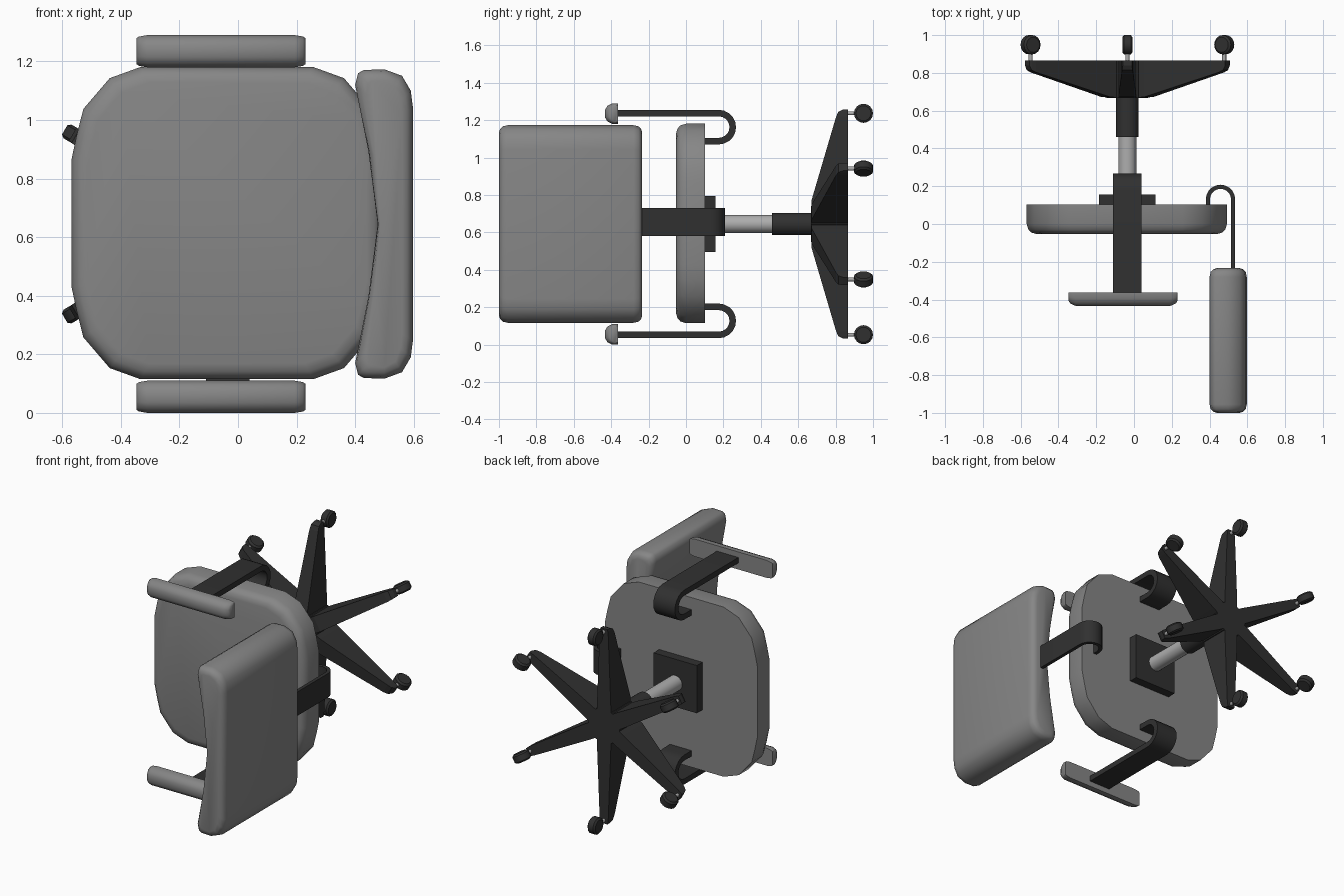
import bpy, bmesh
from math import sin, cos, pi, radians
from mathutils import Vector

if "Cube" in bpy.data.objects:
    bpy.data.objects.remove(bpy.data.objects["Cube"])

CX, CZ = -0.035, 0.645   # column axis (runs along y)


def material(name, v):
    m = bpy.data.materials.new(name)
    m.diffuse_color = (v, v, v, 1)
    m.use_nodes = True
    m.node_tree.nodes["Principled BSDF"].inputs["Base Color"].default_value = m.diffuse_color
    return m


dark = material("dark_plastic", 0.03)
metal = material("metal", 0.42)
fabric = material("upholstery", 0.24)


def loft(name, sections, mat, smooth=None):
    """Skin a list of equal-length closed sections and cap both ends."""
    bm = bmesh.new()
    rings = [[bm.verts.new(p) for p in s] for s in sections]
    n = len(rings[0])
    for a, b in zip(rings, rings[1:]):
        for i in range(n):
            j = (i + 1) % n
            bm.faces.new((a[i], a[j], b[j], b[i]))
    bm.faces.new(rings[0])
    bm.faces.new(rings[-1][::-1])
    bmesh.ops.recalc_face_normals(bm, faces=bm.faces)
    me = bpy.data.meshes.new(name)
    bm.to_mesh(me)
    bm.free()
    ob = bpy.data.objects.new(name, me)
    bpy.context.collection.objects.link(ob)
    me.materials.append(mat)
    if smooth:
        bpy.ops.object.select_all(action='DESELECT')
        ob.select_set(True)
        bpy.context.view_layer.objects.active = ob
        bpy.ops.object.shade_smooth_by_angle(angle=radians(smooth))
    return ob


def ycyl(name, x, z, r, y0, y1, n, mat):
    ring = lambda y: [(x + r * cos(2 * pi * i / n), y, z + r * sin(2 * pi * i / n)) for i in range(n)]
    return loft(name, [ring(y0), ring(y1)], mat, 40)


def ribbon(name, path, t, to3d, w):
    """Flat strap of thickness t and half width w following a 2D path."""
    pts = [Vector(p) for p in path]
    secs = []
    for i, p in enumerate(pts):
        d = (pts[min(i + 1, len(pts) - 1)] - pts[max(i - 1, 0)]).normalized()
        nrm = Vector((-d.y, d.x)) * t / 2
        secs.append([to3d(p + nrm, -w), to3d(p + nrm, w), to3d(p - nrm, w), to3d(p - nrm, -w)])
    return loft(name, secs, dark, 30)


def u_path(a0, a1, y_start, y_bend, y_end):
    """U path: short leg at a0 from the seat, round bend, long leg at a1."""
    m, r = (a0 + a1) / 2, (a1 - a0) / 2
    arc = [(m - r * cos(pi * k / 10), y_bend + abs(r) * sin(pi * k / 10)) for k in range(11)]
    return [(a0, y_start)] + arc + [(a1, y_end)]


# Seat cushion: rounded square, soft front edge, sharp rear edge
corner = [(.53, .22), (.513, .30), (.49, .39), (.40, .495), (.295, .533)]
outline = []
for sx, sz in ((1, 1), (-1, 1), (-1, -1), (1, -1)):
    pts = corner if sx * sz > 0 else corner[::-1]
    outline += [(sx * x, sz * z) for x, z in pts]
loft("seat", [[(CX - .003 + x * s, y, CZ + .003 + z * s) for x, z in outline]
              for y, s in ((.102, 1), (0, 1), (-.03, .983), (-.046, .95), (-.053, .90))], fabric, 50)

# Backrest: concave towards the sitter, rounded ends
half = [(.445, .25), (.400, .475), (.41, .515), (.43, .526), (.50, .528), (.56, .506), (.59, .455), (.597, .40)]
prof = [(.477, 0)] + half + [(x, -z) for x, z in half[::-1]]
bx = .50
secs = []
for y, d in ((-1, .038), (-.994, .02), (-.98, .006), (-.955, 0), (-.28, 0), (-.253, .006), (-.24, .02), (-.234, .038)):
    secs.append([(bx + (x - bx) * (1 - d / .1), y, CZ + z * (1 - d / .528)) for x, z in prof])
loft("backrest", secs, fabric, 50)

# Strap joining seat and backrest
ribbon("backrest_strap", u_path(.391, .525, .10, .13, -.26), .022,
       lambda p, w: (p.x, p.y, CZ + .01 + w), .075)

# Armrests: curved strap plus D-shaped pad, mirrored in z
for side, label in ((1, "upper"), (-1, "lower")):
    ribbon(label + "_arm_strap", u_path(.443, .593, .10, .175, -.37), .035,
           lambda p, w: (CX + w, p.y, CZ + side * p.x), .075)
    dshape = [(.055, 0), (.055, -.03), (.042, -.057), (.02, -.07)]
    dshape += [(-a, b) for a, b in dshape[::-1]]
    secs = []
    for x, s in ((-.347, .6), (-.338, .82), (-.31, 1), (.194, 1), (.222, .82), (.231, .6)):
        secs.append([(x, -.363 + b * s, CZ + side * .59 + a * (s + 1) / 2) for a, b in dshape])
    loft(label + "_arm_pad", secs, fabric, 50)

# Mounting plate and gas column
loft("mounting_plate", [[(CX + a * .15, y, CZ + b * .15) for a, b in ((-1, -1), (1, -1), (1, 1), (-1, 1))]
                        for y in (.10, .157)], dark)
ycyl("column", CX, CZ, .048, .15, .48, 24, metal)
ycyl("column_sleeve", CX, CZ, .06, .46, .70, 24, dark)

# Star base: hub and six tapered legs, each with pin and wheel
ycyl("hub", CX, CZ, .11, .668, .865, 6, dark)
for k in range(6):
    a = pi / 6 + k * pi / 3
    out, tan = Vector((cos(a), 0, sin(a))), Vector((-sin(a), 0, cos(a)))
    c = Vector((CX, 0, CZ))
    secs = []
    for r, low, w in ((.05, .668, .048), (.13, .672, .048), (.575, .803, .03), (.60, .815, .027), (.612, .84, .024)):
        secs.append([c + out * r + tan * s * w + Vector((0, y, 0))
                     for s, y in ((-1, low), (1, low), (1, .865), (-1, .865))])
    loft(f"base_leg_{k + 1}", secs, dark)
    p = c + out * .592
    ycyl(f"caster_pin_{k + 1}", p.x, p.z, .011, .855, .92, 10, metal)
    wheel = []
    for off, r in ((-.027, .04), (-.018, .051), (.018, .051), (.027, .04)):
        wheel.append([p + tan * off + out * r * cos(2 * pi * i / 16) + Vector((0, .949 + r * sin(2 * pi * i / 16), 0))
                      for i in range(16)])
    loft(f"caster_wheel_{k + 1}", wheel, dark, 35)
